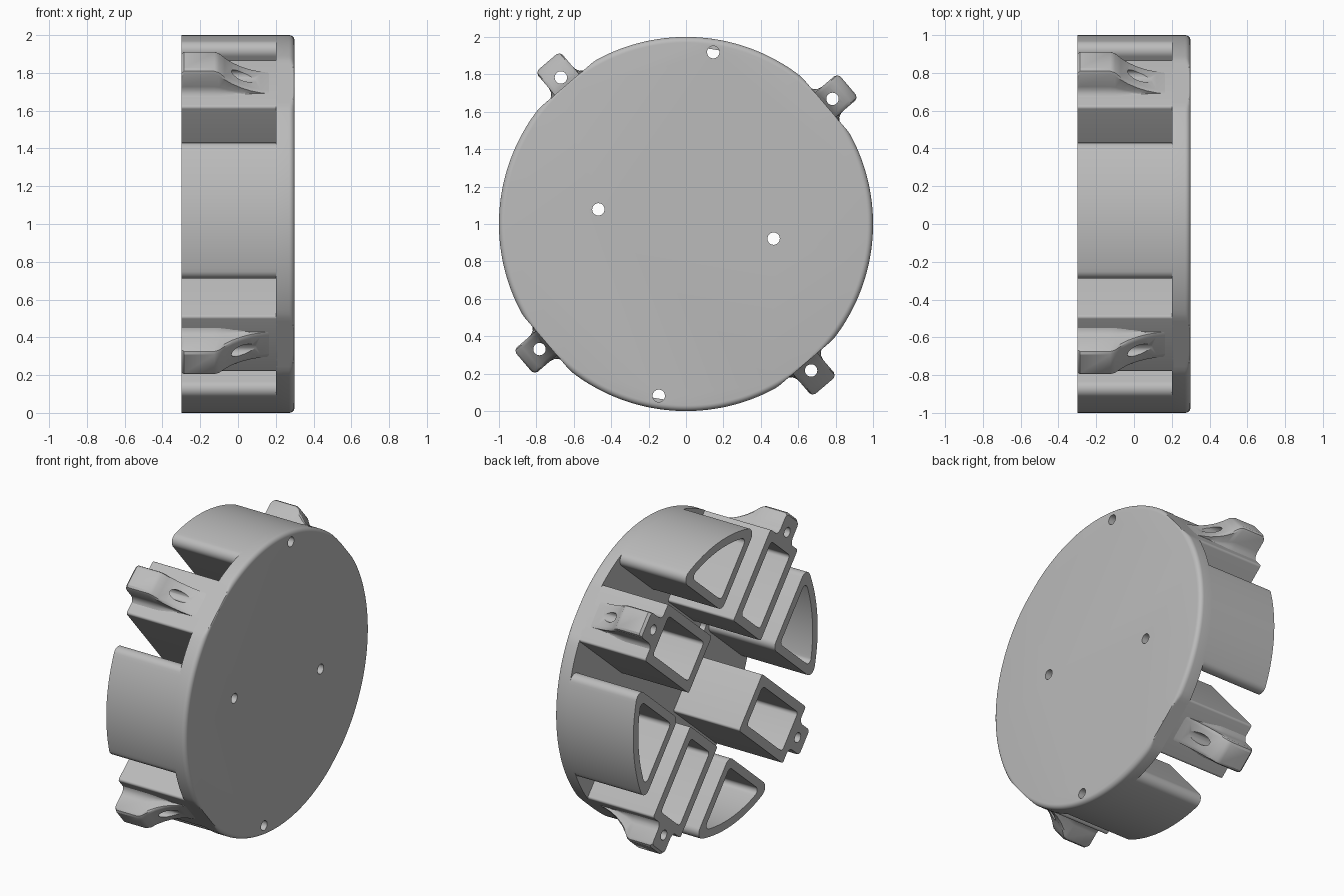
import bpy, bmesh
from math import pi, sin, cos, sqrt, atan2, radians
from mathutils import Matrix, Vector

cube = bpy.data.objects.get("Cube")
if cube:
    bpy.data.objects.remove(cube, do_unlink=True)

grey = bpy.data.materials.new("plain_grey")
grey.use_nodes = True
COLOUR = (0.5, 0.5, 0.5, 1)
grey.diffuse_color = COLOUR
grey.node_tree.nodes["Principled BSDF"].inputs["Base Color"].default_value = COLOUR

BACK, FLOOR, FACE = -0.3, 0.2, 0.3    # depth along x
FLAT = 0.981                          # distance of the rim flats from the axis
TURN = radians(40.5)                  # direction of the first lug


def place(r, t, x, angle):
    """Radial / tangential / depth to world."""
    return Vector((x, r * cos(angle) - t * sin(angle),
                   1 + r * sin(angle) + t * cos(angle)))


def arc(cr, ct, radius, a0, a1, n):
    return [(cr + radius * cos(a0 + (a1 - a0) * i / n),
             ct + radius * sin(a0 + (a1 - a0) * i / n)) for i in range(n + 1)]


def loft(name, rings, cap_start=True, cap_end=True):
    bm = bmesh.new()
    loops = [[bm.verts.new(p) for p in ring] for ring in rings]
    n = len(loops[0])
    for a, b in zip(loops, loops[1:]):
        for i in range(n):
            j = (i + 1) % n
            bm.faces.new((a[i], a[j], b[j], b[i]))
    if cap_start:
        bm.faces.new(loops[0])
    if cap_end:
        bm.faces.new(loops[-1])
    bmesh.ops.recalc_face_normals(bm, faces=bm.faces)
    mesh = bpy.data.meshes.new(name)
    bm.to_mesh(mesh)
    bm.free()
    obj = bpy.data.objects.new(name, mesh)
    bpy.context.collection.objects.link(obj)
    mesh.materials.append(grey)
    return obj


def activate(obj):
    bpy.ops.object.select_all(action='DESELECT')
    obj.select_set(True)
    bpy.context.view_layer.objects.active = obj


def smooth(obj):
    activate(obj)
    bpy.ops.object.shade_smooth_by_angle(angle=radians(28))


def drill(obj, spots):
    """Cut round holes along x at (radius, angle) spots."""
    for r, angle in spots:
        bm = bmesh.new()
        bmesh.ops.create_cone(bm, cap_ends=True, segments=32, radius1=0.033,
                              radius2=0.033, depth=2,
                              matrix=Matrix.Translation(place(r, 0, 0, angle))
                              @ Matrix.Rotation(pi / 2, 4, 'Y'))
        mesh = bpy.data.meshes.new("hole_cutter")
        bm.to_mesh(mesh)
        bm.free()
        mesh.materials.append(grey)
        cutter = bpy.data.objects.new("hole_cutter", mesh)
        bpy.context.collection.objects.link(cutter)
        cutter.hide_render = True
        mod = obj.modifiers.new("hole", 'BOOLEAN')
        mod.operation = 'DIFFERENCE'
        mod.solver = 'EXACT'
        mod.object = cutter
        activate(obj)
        bpy.ops.object.modifier_apply(modifier=mod.name)
        bpy.data.objects.remove(cutter, do_unlink=True)


def tube(name, outer, inner, angle):
    """Hollow prism standing on the plate, open at the back."""
    def ring(loop, x):
        return [place(r, t, x, angle) for r, t in loop]
    deep = FLOOR + 0.01
    return loft(name, [ring(outer, deep), ring(outer, BACK),
                       ring(inner, BACK), ring(inner, deep)], False, False)


def fan_loop(d, rim, fillet):
    """Rounded fan: right-angled apex inward, circular arc outward."""
    a = d + fillet
    b = sqrt((rim - fillet) ** 2 - a * a)
    cr, ct = (a + b) / sqrt(2), (b - a) / sqrt(2)
    end = atan2(ct, cr)
    half = arc(sqrt(2) * a, 0, fillet, pi, 0.75 * pi, 6)
    half += arc(cr, ct, fillet, 0.75 * pi, end, 10)
    half += arc(0, 0, rim, end, 0, 16)[1:]
    return half + [(r, -t) for r, t in reversed(half[1:-1])]


def box_loop(r0, r1, w, fillet):
    corners = [(r1, w, 0), (r0, w, 1), (r0, -w, 2), (r1, -w, 3)]
    loop = []
    for r, t, q in corners:
        cr = r + (fillet if r == r0 else -fillet)
        ct = t + (fillet if t < 0 else -fillet)
        loop += arc(cr, ct, fillet, q * pi / 2, (q + 1) * pi / 2, 5)
    return loop


# Round face plate with a rolled front edge and four rim flats
SIDES, EDGE = 240, 0.03
profile = [(FLOOR, 1.0)] + [(FACE - EDGE + EDGE * sin(i * pi / 12),
                             1 - EDGE + EDGE * cos(i * pi / 12)) for i in range(7)]
rings = []
for x, radius in profile:
    ring = []
    for i in range(SIDES):
        a = 2 * pi * i / SIDES
        off = (a + pi / 4) % (pi / 2) - pi / 4
        ring.append(place(min(radius, FLAT / cos(off)), 0, x, a + TURN))
    rings.append(ring)
plate = loft("face_plate", rings)
drill(plate, [(0.93, radians(81)), (0.93, radians(261)),
              (0.475, radians(170.5)), (0.475, radians(350.5))])
smooth(plate)

# Lug cross-section: (tangential, height share), flared at the foot
half = [(0.135, 0), (0.115, 0.06), (0.1, 0.13), (0.09, 0.23), (0.086, 0.35),
        (0.086, 0.86), (0.079, 0.95), (0.064, 1)]
section = half + [(-t, h) for t, h in reversed(half)]
# Lug height along x: flat top, then a concave run-out
FOOT, TOP = 0.97, 1.14
run = [(BACK, 1.125), (-0.285, TOP), (-0.125, TOP), (-0.1, 1.128), (-0.07, 1.095),
       (-0.03, 1.06), (0.02, 1.028), (0.07, 1.005), (0.12, 0.99), (0.17, 0.98)]

for k in range(4):
    angle = TURN + k * pi / 2

    # Hollow rectangular block under each lug
    smooth(tube(f"block_{k + 1}", box_loop(0.36, FLAT, 0.193, 0.015),
                box_loop(0.42, FLAT - 0.06, 0.133, 0.025), angle))

    # Screw lug on the outside of the block
    lug = loft(f"lug_{k + 1}", [[place(FOOT + h * (top - FOOT), t, x, angle)
                                 for t, h in section] for x, top in run])
    drill(lug, [(1.03, angle)])
    smooth(lug)

    # Hollow fan-shaped segment between the blocks
    smooth(tube(f"segment_{k + 1}", fan_loop(0.365, 1.0, 0.05),
                fan_loop(0.42, 0.945, 0.03), angle + pi / 4))
